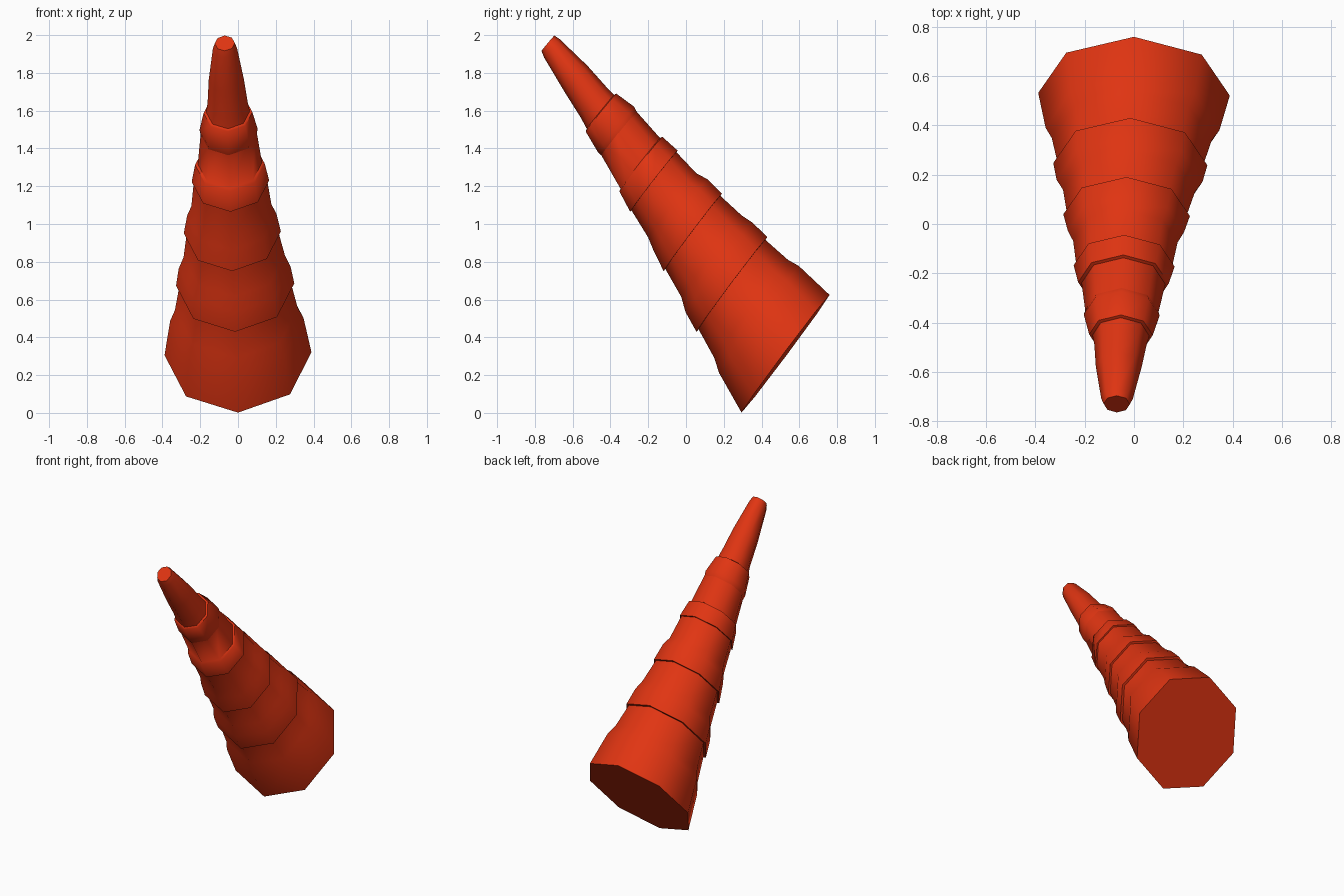
import bpy, bmesh, math

if "Cube" in bpy.data.objects:
    bpy.data.objects.remove(bpy.data.objects["Cube"])

mat = bpy.data.materials.new("red")
mat.diffuse_color = (0.75, 0.035, 0.006, 1)
mat.use_nodes = True
mat.node_tree.nodes["Principled BSDF"].inputs["Base Color"].default_value = mat.diffuse_color

SIDES = 8


def ring(bm, x, y, z, r):
    """Octagonal cross-section, tilted forward, around a centre on the axis."""
    tilt = math.radians(53.2 - 3 * max(0, z - 0.9))
    out = []
    for i in range(SIDES):
        a = 2 * math.pi * i / SIDES
        u, v = r * math.cos(a), r * math.sin(a)
        out.append(bm.verts.new((x + u, y + v * math.cos(tilt) - 0.014 * u,
                                 z + v * math.sin(tilt) + 0.02 * u)))
    return out


def segment(name, sections):
    """Loft a horn segment through (x, y, z, radius) sections and close both ends."""
    bm = bmesh.new()
    rings = [ring(bm, *s) for s in sections]
    for a, b in zip(rings, rings[1:]):
        for i in range(SIDES):
            j = (i + 1) % SIDES
            bm.faces.new((a[i], a[j], b[j], b[i]))
    bm.faces.new(rings[0][::-1])
    bm.faces.new(rings[-1])
    bmesh.ops.recalc_face_normals(bm, faces=bm.faces)
    me = bpy.data.meshes.new(name)
    bm.to_mesh(me)
    bm.free()
    ob = bpy.data.objects.new(name, me)
    bpy.context.collection.objects.link(ob)
    me.materials.append(mat)
    bpy.ops.object.select_all(action='DESELECT')
    ob.select_set(True)
    bpy.context.view_layer.objects.active = ob
    bpy.ops.object.shade_smooth_by_angle(angle=math.radians(55))


# Wide base segment
segment("base_segment", [
    (0, 0.527, 0.313, 0.389), (-0.006, 0.386, 0.495, 0.353),
    (-0.009, 0.345, 0.55, 0.325), (-0.015, 0.235, 0.69, 0.293)])

# Collared middle segments: rim, collar top, neck, top
segment("lower_segment", [
    (-0.015, 0.243, 0.68, 0.313), (-0.018, 0.175, 0.77, 0.296),
    (-0.020, 0.135, 0.83, 0.268), (-0.030, 0.028, 0.966, 0.24)])
segment("middle_segment", [
    (-0.030, 0.036, 0.956, 0.257), (-0.033, -0.03, 1.05, 0.236),
    (-0.035, -0.072, 1.098, 0.212), (-0.040, -0.178, 1.237, 0.193)])
segment("upper_segment", [
    (-0.040, -0.17, 1.227, 0.205), (-0.043, -0.239, 1.317, 0.184),
    (-0.043, -0.242, 1.321, 0.17), (-0.050, -0.375, 1.507, 0.145)])

# Tip collar and blunt tip
segment("tip_collar", [
    (-0.049, -0.345, 1.467, 0.146), (-0.050, -0.37, 1.50, 0.154),
    (-0.053, -0.45, 1.59, 0.129), (-0.053, -0.453, 1.594, 0.115)])
segment("tip_segment", [
    (-0.053, -0.45, 1.59, 0.116), (-0.055, -0.49, 1.645, 0.106),
    (-0.062, -0.58, 1.765, 0.093), (-0.069, -0.71, 1.93, 0.064),
    (-0.070, -0.731, 1.957, 0.053)])
